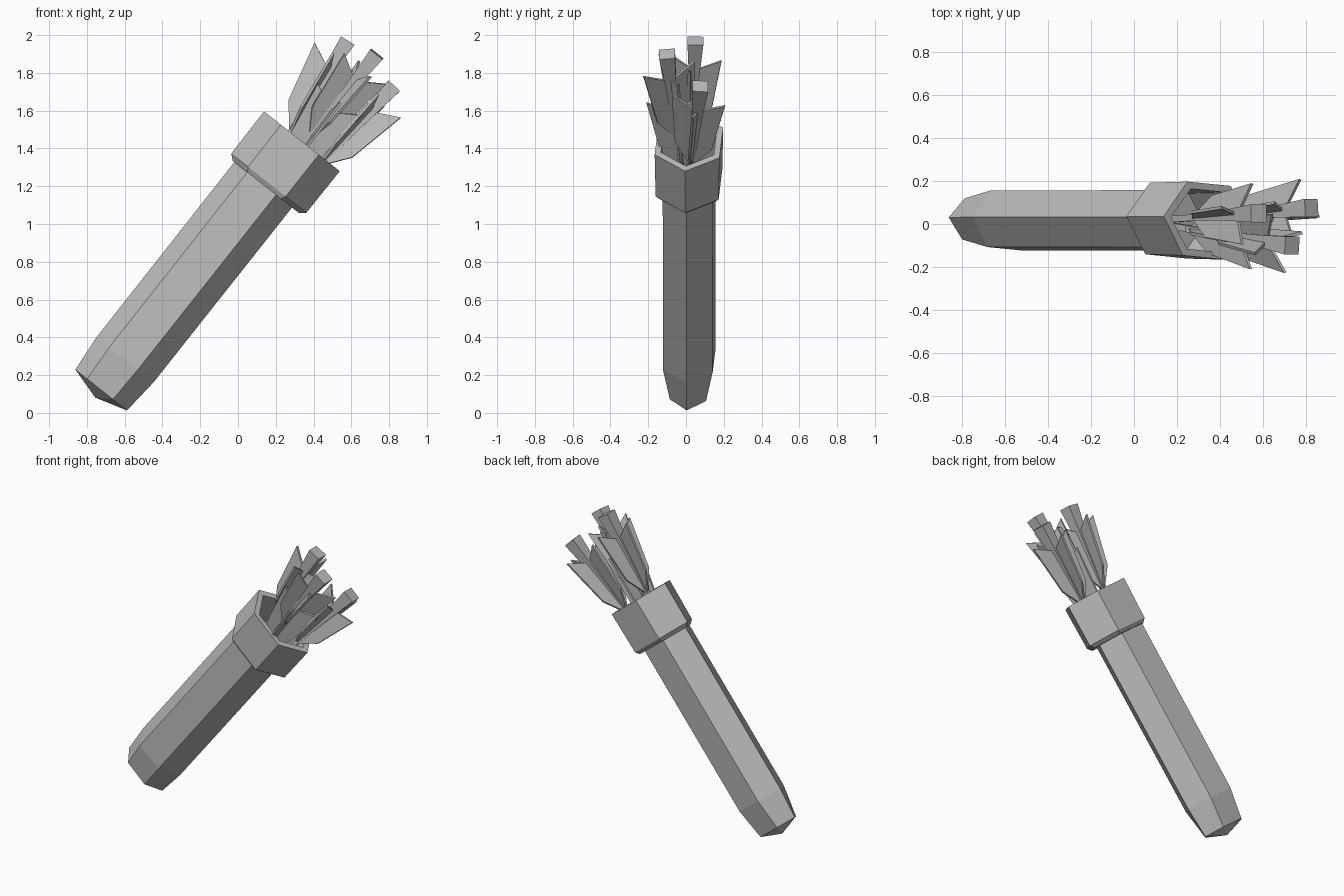
import bpy, bmesh, math
from mathutils import Matrix, Vector

if "Cube" in bpy.data.objects:
    bpy.data.objects.remove(bpy.data.objects["Cube"], do_unlink=True)

grey = bpy.data.materials.new("plain grey")
grey.use_nodes = True
grey.diffuse_color = (0.5, 0.5, 0.5, 1)
grey.node_tree.nodes["Principled BSDF"].inputs["Base Color"].default_value = (0.5, 0.5, 0.5, 1)


def finish(name, bm, matrix):
    bmesh.ops.recalc_face_normals(bm, faces=bm.faces)
    mesh = bpy.data.meshes.new(name)
    bm.to_mesh(mesh)
    bm.free()
    mesh.materials.append(grey)
    obj = bpy.data.objects.new(name, mesh)
    obj.matrix_world = matrix
    bpy.context.collection.objects.link(obj)
    return obj


def loft(bm, rings):
    """Skin a list of equal-sized point rings; a single point closes as a tip."""
    loops = [[bm.verts.new(p) for p in ring] for ring in rings]
    for a, b in zip(loops, loops[1:]):
        n = max(len(a), len(b))
        for i in range(n):
            j = (i + 1) % n
            if len(a) == 1:
                bm.faces.new((a[0], b[j], b[i]))
            elif len(b) == 1:
                bm.faces.new((a[i], a[j], b[0]))
            else:
                bm.faces.new((a[i], a[j], b[j], b[i]))
    return loops


def hexagon(z, r, h):
    """Flattened hexagon: radius r across the points, h to the flat sides."""
    return [(r, 0, z), (r / 2, h, z), (-r / 2, h, z),
            (-r, 0, z), (-r / 2, -h, z), (r / 2, -h, z)]


def square(z, w):
    return [(w, w, z), (-w, w, z), (-w, -w, z), (w, -w, z)]


# Leaning frame shared by the tube and the collar
lean = (Matrix.Translation((-0.505, 0.017, 0.399))
        @ Matrix.Rotation(math.radians(38.3), 4, 'Y')
        @ Matrix.Rotation(math.radians(-4.5), 4, 'Z'))

# Tube with a shallow pointed base
bm = bmesh.new()
loops = loft(bm, [[(0, 0, -0.405)], hexagon(-0.354, 0.175, 0.096),
                  hexagon(-0.15, 0.193, 0.132), hexagon(1.06, 0.195, 0.133)])
bm.faces.new(loops[-1])
finish("quiver_tube", bm, lean)

# Hollow collar with a bevelled lower lip
bm = bmesh.new()
loops = loft(bm, [hexagon(1.03, 0.185, 0.125), hexagon(1.03, 0.225, 0.15),
                  hexagon(1.055, 0.254, 0.167), hexagon(1.338, 0.256, 0.172),
                  hexagon(1.338, 0.212, 0.14), hexagon(1.06, 0.205, 0.135)])
bm.faces.new(loops[-1])
finish("quiver_collar", bm, lean @ Matrix.Translation((0.018, 0, 0)))


# Arrows: tapered square shaft and four swept feathers, origin at the nock end
FEATHER = [(0.008, -0.57), (0.1, -0.43), (0.145, -0.1), (0.008, -0.18)]


def arrow(name, end, foot, twist, nock):
    end, foot = Vector(end), Vector(foot)
    d = (end - foot).normalized()
    p = Vector((0, 1, 0)).cross(d).normalized()
    frame = Matrix((p, d.cross(p), d)).transposed().to_4x4()
    frame = Matrix.Translation(end) @ frame

    bm = bmesh.new()
    loops = loft(bm, [square(-0.78, 0.015), square(-0.5, 0.015),
                      square(-0.22, nock * 0.65), square(0, nock)])
    bm.faces.new(loops[0])
    bm.faces.new(loops[-1])
    finish(name + "_shaft", bm, frame)

    bm = bmesh.new()
    for k in range(4):
        turn = Matrix.Rotation(math.radians(twist + 90 * k), 3, 'Z')
        sides = [[turn @ Vector((x, t, z)) for x, z in FEATHER] for t in (-0.007, 0.007)]
        loops = loft(bm, sides)
        bm.faces.new(loops[0])
        bm.faces.new(loops[1])
    finish(name + "_feathers", bm, frame)


arrow("back_arrow", (0.58, 0.05, 1.97), (0.286, 0.03, 1.5), -12, 0.042)
arrow("front_arrow", (0.735, -0.1, 1.9), (0.36, -0.04, 1.43), 20, 0.042)
arrow("outer_arrow", (0.825, 0.075, 1.73), (0.45, 0.03, 1.33), -13, 0.042)
arrow("short_arrow", (0.6, -0.075, 1.74), (0.31, -0.03, 1.35), 5, 0.022)
